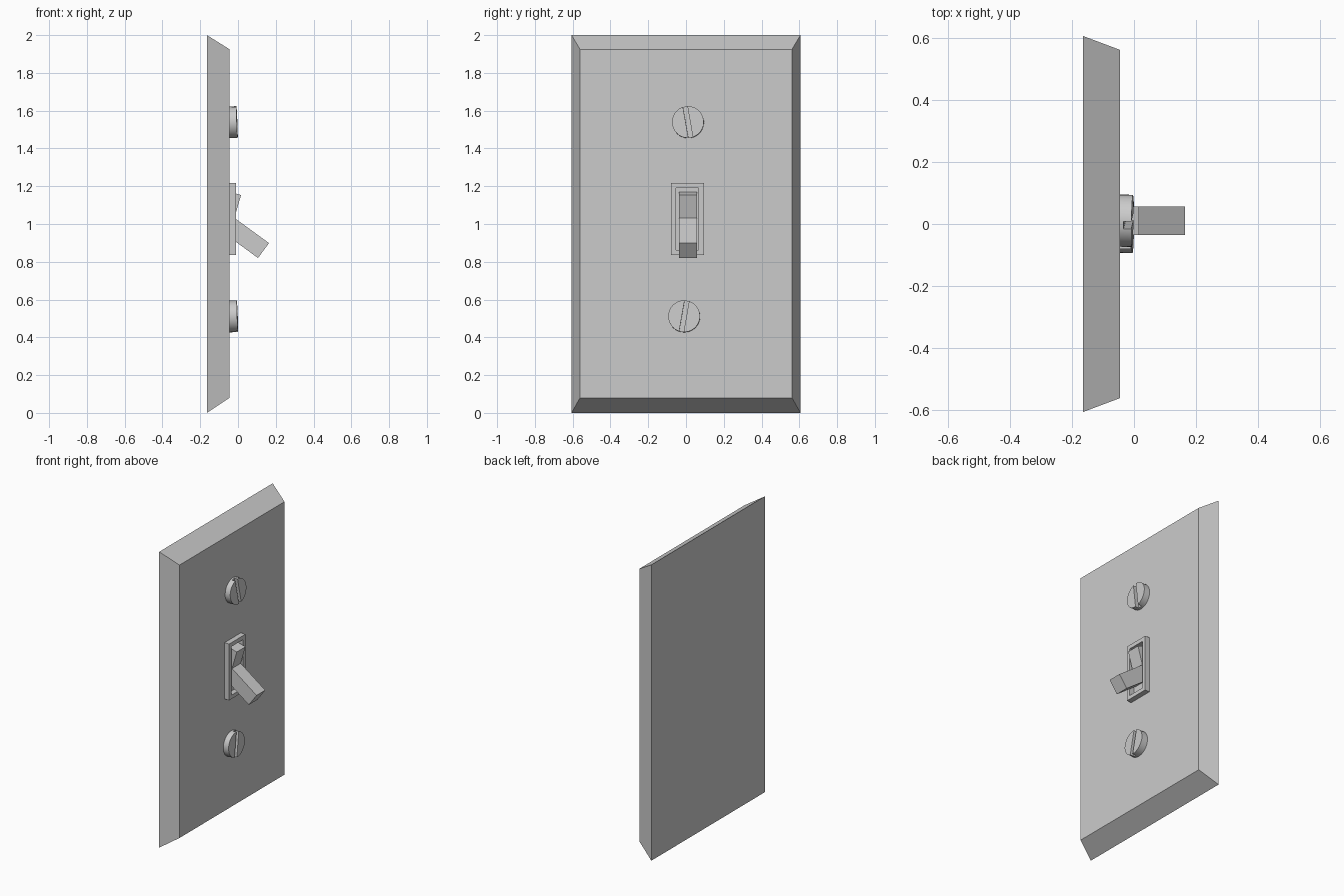
import bpy, bmesh, math
from mathutils import Matrix, Vector

if "Cube" in bpy.data.objects:
    bpy.data.objects.remove(bpy.data.objects["Cube"])

FACE = -0.045   # x of the wall plate's front surface


def finish(name, bm, matrix=Matrix()):
    bmesh.ops.recalc_face_normals(bm, faces=bm.faces)
    mesh = bpy.data.meshes.new(name)
    bm.to_mesh(mesh)
    bm.free()
    obj = bpy.data.objects.new(name, mesh)
    bpy.context.collection.objects.link(obj)
    mesh.transform(matrix)
    return obj


def box(name, lo, hi, matrix=Matrix()):
    lo, hi = Vector(lo), Vector(hi)
    bm = bmesh.new()
    bmesh.ops.create_cube(bm, size=1)
    bmesh.ops.scale(bm, vec=hi - lo, verts=bm.verts)
    bmesh.ops.translate(bm, vec=(lo + hi) / 2, verts=bm.verts)
    return finish(name, bm, matrix)


def prism(name, profile, y0, y1):
    """Extrude an (x, z) profile across y."""
    bm = bmesh.new()
    face = bm.faces.new([bm.verts.new((x, y0, z)) for x, z in profile])
    new = bmesh.ops.extrude_face_region(bm, geom=[face])["geom"]
    verts = [v for v in new if isinstance(v, bmesh.types.BMVert)]
    bmesh.ops.translate(bm, vec=(0, y1 - y0, 0), verts=verts)
    return finish(name, bm)


def cut(obj, cutter):
    mod = obj.modifiers.new("cut", 'BOOLEAN')
    mod.operation = 'DIFFERENCE'
    mod.solver = 'EXACT'
    mod.object = cutter
    bpy.context.view_layer.objects.active = obj
    bpy.ops.object.modifier_apply(modifier=mod.name)
    bpy.data.objects.remove(cutter)


# Wall plate: block with sloping edges
plate = box("wall_plate", (-0.165, -0.606, 0), (FACE, 0.606, 2))
for v in plate.data.vertices:
    if v.co.x > -0.1:
        v.co.y = math.copysign(0.561, v.co.y)
        v.co.z = 1.925 if v.co.z > 1 else 0.08

# Raised frame around the toggle
frame = box("toggle_frame", (FACE - 0.01, -0.08, 0.836), (-0.01, 0.094, 1.217))
cut(frame, box("frame_opening", (-0.2, -0.053, 0.862), (0.1, 0.067, 1.19)))

# Toggle: tilted rocker above, lever pointing down and out
prism("toggle_switch",
      [(-0.06, 1.175), (0.016, 1.153), (-0.019, 1.032), (0.164, 0.899),
       (0.106, 0.82), (-0.06, 0.941)], -0.036, 0.057)

# Slotted screws, slightly tilted
for name, y, z, front, turn in (("upper_screw", 0.01, 1.54, -0.005, 10),
                                ("lower_screw", -0.01, 0.512, -0.003, -10)):
    tilt = Matrix.Rotation(-0.04, 4, 'Y') @ Matrix.Rotation(-0.02, 4, 'Z')
    place = (Matrix.Translation((front, y, z)) @ tilt
             @ Matrix.Rotation(math.radians(turn), 4, 'X'))
    bm = bmesh.new()
    bmesh.ops.create_cone(bm, cap_ends=True, segments=32, radius1=0.084,
                          radius2=0.084, depth=0.06)
    screw = finish(name, bm, place @ Matrix.Translation((-0.03, 0, 0))
                   @ Matrix.Rotation(math.pi / 2, 4, 'Y'))
    cut(screw, box("slot", (-0.025, -0.012, -0.2), (0.05, 0.012, 0.2), place))
    bpy.ops.object.select_all(action='DESELECT')
    screw.select_set(True)
    bpy.context.view_layer.objects.active = screw
    bpy.ops.object.shade_smooth_by_angle(angle=math.radians(30))
